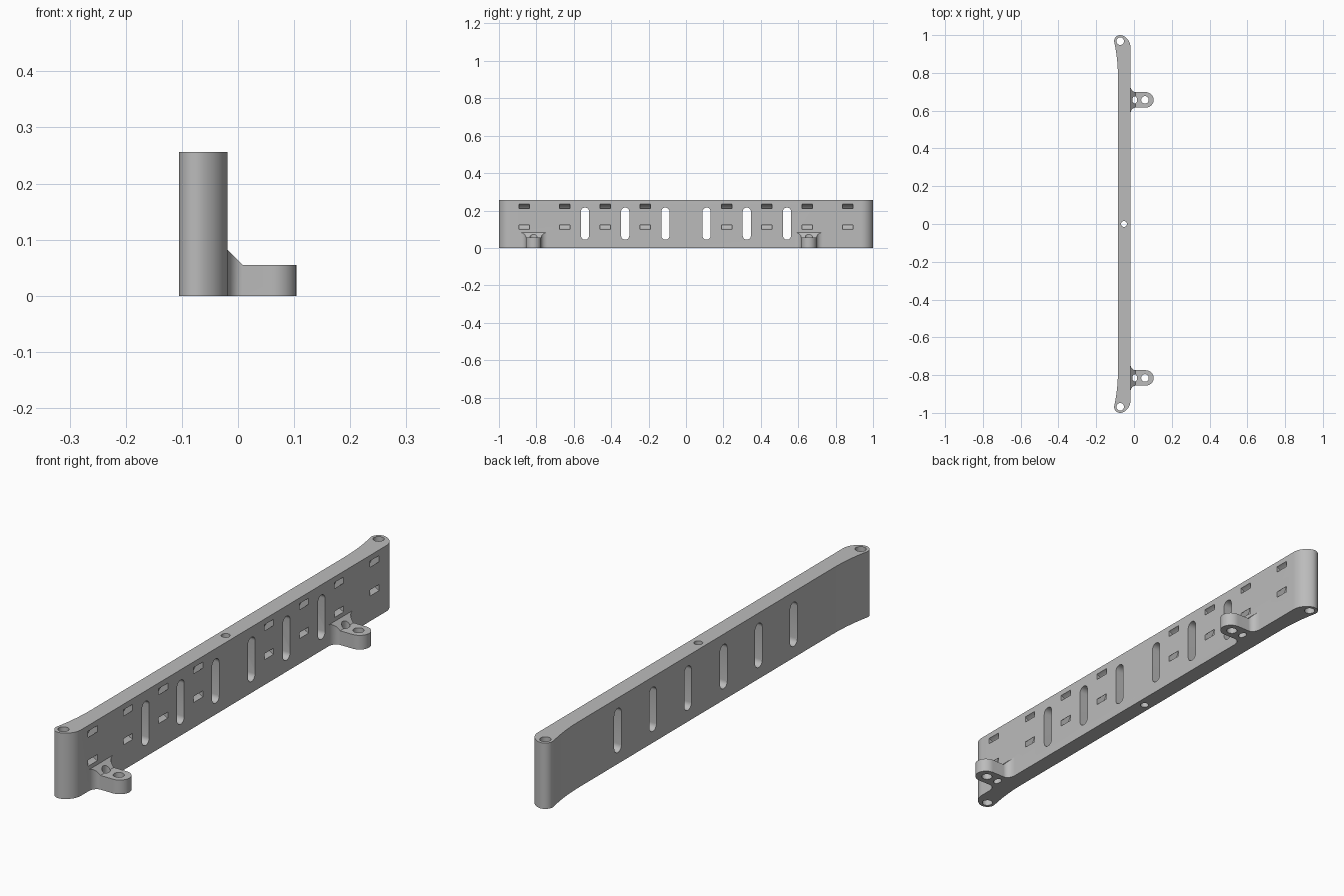
import bpy, bmesh
from math import cos, sin, radians

if "Cube" in bpy.data.objects:
    bpy.data.objects.remove(bpy.data.objects["Cube"])

grey = bpy.data.materials.new("plain grey")
grey.use_nodes = True
GREY = (0.5, 0.5, 0.5, 1)
grey.diffuse_color = GREY
grey.node_tree.nodes["Principled BSDF"].inputs["Base Color"].default_value = GREY

AXES = {
    "x": lambda a, b, h: (h, a, b),
    "y": lambda a, b, h: (a, h, b),
    "z": lambda a, b, h: (a, b, h),
}


def arc(cx, cy, rx, ry, start, end, n=12):
    angles = [radians(start + (end - start) * i / n) for i in range(n + 1)]
    return [(cx + rx * cos(t), cy + ry * sin(t)) for t in angles]


def ellipse(cx, cy, rx, ry, n=24):
    return arc(cx, cy, rx, ry, 0, 360, n)[:-1]


def prism(bm, outline, axis, low, high):
    rings = [[bm.verts.new(AXES[axis](a, b, h)) for a, b in outline] for h in (low, high)]
    bm.faces.new(rings[0])
    bm.faces.new(rings[1])
    for i in range(len(outline)):
        j = (i + 1) % len(outline)
        bm.faces.new((rings[0][i], rings[0][j], rings[1][j], rings[1][i]))


def make(name, bm):
    bmesh.ops.recalc_face_normals(bm, faces=bm.faces[:])
    mesh = bpy.data.meshes.new(name)
    bm.to_mesh(mesh)
    bm.free()
    mesh.materials.append(grey)
    obj = bpy.data.objects.new(name, mesh)
    bpy.context.collection.objects.link(obj)
    return obj


def boolean(obj, tool, operation):
    mod = obj.modifiers.new(operation, "BOOLEAN")
    mod.operation, mod.object, mod.solver = operation, tool, "EXACT"
    bpy.context.view_layer.objects.active = obj
    bpy.ops.object.modifier_apply(modifier=mod.name)
    bpy.data.objects.remove(tool)


HEIGHT, FACE, BACK = 0.256, -0.019, -0.085
TABS = (-0.815, 0.657)

# Rail: straight front face, back face swelling out to rounded ends
half = [(BACK - 0.019 * (i / 10) ** 2, 0.78 + 0.181 * i / 10) for i in range(10)]
half += arc(-0.073, 0.968, 0.032, 0.032, 193, 70)
half += arc(-0.0845, 0.9365, 0.0655, 0.0655, 70, 0)[1:]
bm = bmesh.new()
prism(bm, half + [(x, -y) for x, y in reversed(half)], "z", 0, HEIGHT)
rail = make("mounting_rail", bm)

# Mounting tabs: flared root, round tip, sloped gusset on top
side = [(-0.03, -0.075)] + arc(0.008, -0.075, 0.027, 0.034, 180, 90)
tip = arc(0.061, 0, 0.043, 0.041, -90, 90, 20)
outline = side + tip + [(x, -y) for x, y in reversed(side)]
for centre in TABS:
    bm = bmesh.new()
    prism(bm, [(x, y + centre) for x, y in outline], "z", 0, 0.12)
    tab = make("mounting_tab", bm)
    bm = bmesh.new()
    profile = [(-0.04, -0.02), (0.2, -0.02), (0.2, 0.055), (0.008, 0.055), (-0.04, 0.104)]
    prism(bm, profile, "y", centre - 0.2, centre + 0.2)
    boolean(tab, make("gusset_limit", bm), "INTERSECT")
    boolean(rail, tab, "UNION")

bm = bmesh.new()
# Tall rounded slots through the rail
for y in (0.11, 0.325, 0.54):
    for s in (-1, 1):
        slot = arc(s * y, 0.194, 0.022, 0.022, 0, 180) + arc(s * y, 0.066, 0.022, 0.022, 180, 360)
        prism(bm, slot, "x", -0.2, 0.1)

# Curved strap channels, each opening twice on the front face
channel = arc(0.01, 0.166, 0.074, 0.074, 100, 260, 20) + arc(0.01, 0.166, 0.053, 0.053, 260, 100, 20)
for y in (0.217, 0.432, 0.648, 0.865):
    for s in (-1, 1):
        prism(bm, channel, "y", s * y - 0.028, s * y + 0.028)

# Vertical screw holes in the rail
for x, y, r in ((-0.073, -0.968, 0.02), (-0.053, 0, 0.016), (-0.073, 0.968, 0.02)):
    prism(bm, ellipse(x, y, r, r), "z", -0.1, 0.4)

# Screw hole and oval relief in each tab
for centre in TABS:
    prism(bm, ellipse(0.058, centre, 0.02, 0.02), "z", -0.1, 0.09)
    prism(bm, ellipse(0.004, centre, 0.013, 0.019), "z", -0.1, 0.09)
boolean(rail, make("hole_cutter", bm), "DIFFERENCE")

# Smooth the round walls, keep the edges crisp
bpy.ops.object.select_all(action="DESELECT")
rail.select_set(True)
bpy.context.view_layer.objects.active = rail
bpy.ops.object.shade_smooth_by_angle(angle=radians(30))
